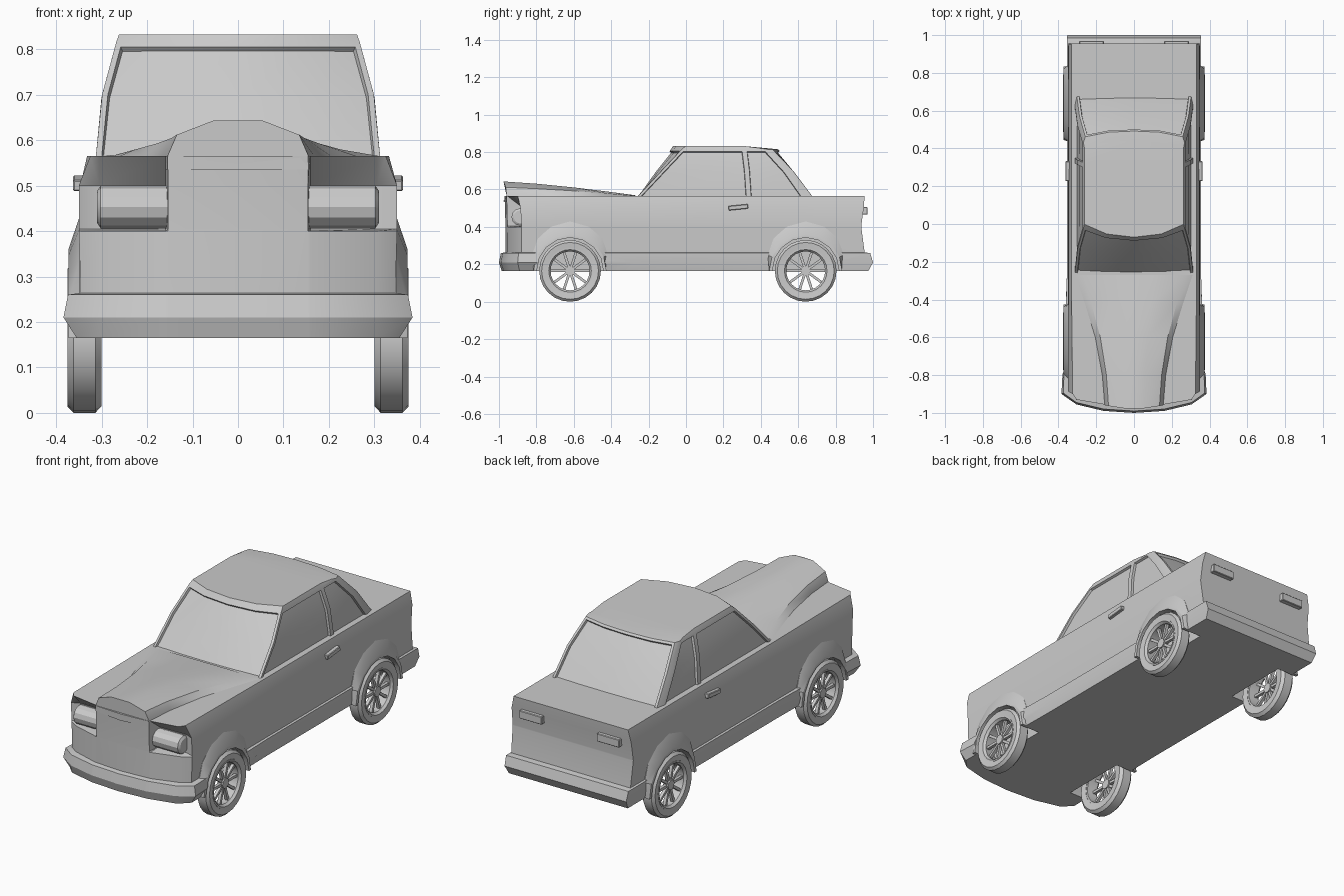
import bpy, bmesh
from math import sin, cos, pi
from mathutils import Matrix

if "Cube" in bpy.data.objects:
    bpy.data.objects.remove(bpy.data.objects["Cube"])


def finish(name, bm):
    bmesh.ops.recalc_face_normals(bm, faces=bm.faces)
    me = bpy.data.meshes.new(name)
    bm.to_mesh(me)
    bm.free()
    ob = bpy.data.objects.new(name, me)
    bpy.context.collection.objects.link(ob)
    return ob


def loft(loops, caps=True, ring=False):
    """Bridge closed loops of points; return bmesh and the faces of each band."""
    bm = bmesh.new()
    rows = [[bm.verts.new(p) for p in lp] for lp in loops]
    pairs = list(zip(rows, rows[1:])) + ([(rows[-1], rows[0])] if ring else [])
    n = len(rows[0])
    bands = [[bm.faces.new((a[i], a[(i + 1) % n], b[(i + 1) % n], b[i])) for i in range(n)]
             for a, b in pairs]
    if caps:
        bm.faces.new(rows[0])
        bm.faces.new(rows[-1])
    return bm, bands


def both_sides(half):
    return half + [(-p[0],) + tuple(p[1:]) for p in reversed(half) if p[0] > 0]


def box(name, loc, size, rot_x=0):
    bm = bmesh.new()
    bmesh.ops.create_cube(bm, size=1, matrix=Matrix.Translation(loc)
                          @ Matrix.Rotation(rot_x, 4, 'X') @ Matrix.Diagonal((*size, 1)))
    bmesh.ops.bevel(bm, geom=bm.edges[:], offset=.003, segments=1, affect='EDGES')
    return finish(name, bm)


WHEEL_Y = {"front": -.62, "rear": .64}
WHEEL_Z, WHEEL_R = .165, .165

# Lower body: stacked plan outlines with bumpers and headlight pockets
# z, four front y values from the middle outwards, corner y, corner x, side x, rear y
levels = [
    (.165, -.985, -.975, -.975, -.940, -.890, .355, .345, .975),
    (.210, -1.00, -.990, -.990, -.955, -.900, .384, .353, 1.00),
    (.260, -.990, -.980, -.980, -.945, -.895, .374, .355, .985),
    (.264, -.965, -.955, -.955, -.910, -.880, .346, .346, .955),
    (.400, -.965, -.955, -.953, -.910, -.880, .350, .350, .937),
    (.405, -.965, -.955, -.870, -.865, -.880, .350, .350, .937),
    (.500, -.968, -.957, -.870, -.865, -.885, .350, .347, .950),
    (.565, -.970, -.960, -.955, -.930, -.900, .325, .332, .955),
]
loops = []
for z, a, b, b2, c, d, xf, xm, yr in levels:
    loops.append(both_sides([(0, a, z), (.154, b, z), (.159, b2, z), (.305, c, z), (xf, d, z),
                             (xm, -.26, z), (xm, .4, z), (xm, yr, z), (0, yr, z)]))
body = finish("body", loft(loops)[0])

# Wheel wells cut from the body
bm = bmesh.new()
for y in WHEEL_Y.values():
    for s in (-1, 1):
        bmesh.ops.create_cone(bm, cap_ends=True, segments=20, radius1=.18, radius2=.18, depth=.22,
                              matrix=Matrix.Translation((s * .365, y, WHEEL_Z))
                              @ Matrix.Rotation(pi / 2, 4, 'Y'))
cutter = finish("well_cutter", bm)
cutter.hide_render = True
mod = body.modifiers.new("wells", 'BOOLEAN')
mod.operation, mod.solver, mod.object = 'DIFFERENCE', 'EXACT', cutter
bpy.context.view_layer.objects.active = body
bpy.ops.object.modifier_apply(modifier=mod.name)
bpy.data.objects.remove(cutter)

# Hood bulge, widening and sinking towards the windshield
loops = []
for y, w, h, bow in [(-.978, .155, .078, .8), (-.8, .168, .066, 0), (-.6, .205, .046, 0),
                     (-.42, .26, .024, 0), (-.27, .31, .004, 0)]:
    section = [(0, h), (.35 * w, h), (.87 * w, .6 * h), (w, 0), (w, -.03), (0, -.03)]
    loops.append(both_sides([(x, y + bow * x * x, .565 + z) for x, z in section]))
finish("hood", loft(loops)[0])

# Cabin with recessed windows
# z, half width, windshield y middle / corner, door pillar, rear pillar, rear corner, rear middle
cabin = [
    (.550, .314, -.280, -.270, .336, .640, .685, .692),
    (.700, .299, -.172, -.130, .326, .535, .572, .588),
    (.815, .268, -.080, -.022, .312, .430, .462, .492),
    (.832, .262, -.070, -.002, .310, .400, .420, .440),
]
loops = []
for i, (z, w, f0, f2, s, c, r2, r0) in enumerate(cabin):
    drop = .012 if i == 3 else 0
    loops.append(both_sides([(0, f0, z), (.55 * w, f0 * .75 + f2 * .25, z), (w, f2, z), (w, s, z),
                             (w, c, z - drop), (w - .01, r2, z - drop),
                             (.5 * w, r0 * .8 + r2 * .2, z - drop), (0, r0, z - drop)]))
bm, bands = loft(loops)
bmesh.ops.recalc_face_normals(bm, faces=bm.faces)
n = len(loops[0])
windows = [(0, 1, n - 1, n - 2), (2,), (3,), (n - 3,), (n - 4,), (5, 6, n - 6, n - 7)]
for cols in windows:
    glass = [bands[k][c] for k in (0, 1) for c in cols]
    bmesh.ops.inset_region(bm, faces=glass, thickness=.013, use_even_offset=True)
    rim = bmesh.ops.inset_region(bm, faces=glass, thickness=.002, depth=-.012,
                                 use_even_offset=True)
finish("cabin", bm)

# Headlights: rounded bars lying in the pockets
for s in (-1, 1):
    loops = []
    for x, k in [(.15, 1), (.302, 1), (.31, .75)]:
        loops.append([(s * x, -.885 + .048 * k * cos(t * pi / 6), .453 + .047 * k * sin(t * pi / 6))
                      for t in range(12)])
    finish("headlight", loft(loops)[0])
    # Tail lights and door handles
    box("tail_light", (s * .225, .955, .486), (.13, .03, .042))
    box("door_handle", (s * .35, .28, .505), (.026, .105, .024), .1)

# Wheel arch flares
for y in WHEEL_Y.values():
    for s in (-1, 1):
        loops = []
        for k in range(9):
            t = pi * k / 8
            ro = .192 + .073 * sin(t)
            loops.append([(s * x, y + r * cos(t), WHEEL_Z + r * sin(t)) for r, x in
                          [(ro, .335), (ro, .349), (.195, .373), (.178, .373), (.178, .335)]])
        finish("wheel_arch", loft(loops)[0])

# Wheels: lathed tire and rim, hub and spokes
TIRE = [(.118, .304), (.15, .300), (.165, .314), (.165, .362), (.152, .375), (.122, .372)]
RIM = [(.108, .306), (.120, .306), (.122, .374), (.114, .374), (.104, .362)]
for end, y in WHEEL_Y.items():
    for s in (-1, 1):
        for part, prof in (("tire", TIRE), ("rim", RIM)):
            loops = [[(s * x, y + r * cos(a), WHEEL_Z + r * sin(a)) for r, x in prof]
                     for a in (2 * pi * i / 24 for i in range(24))]
            finish(end + "_" + part, loft(loops, caps=False, ring=True)[0])
        bm = bmesh.new()
        centre = Matrix.Translation((s * .348, y, WHEEL_Z))
        bmesh.ops.create_cone(bm, cap_ends=True, segments=10, radius1=.026, radius2=.026,
                              depth=.03, matrix=centre @ Matrix.Rotation(pi / 2, 4, 'Y'))
        for i in range(10):
            bmesh.ops.create_cube(bm, size=1, matrix=centre @ Matrix.Rotation(i * pi / 5, 4, 'X')
                                  @ Matrix.Translation((0, .065, 0))
                                  @ Matrix.Diagonal((.016, .095, .014, 1)))
        finish(end + "_spokes", bm)

# Smooth shading with sharp creases
bpy.ops.object.select_all(action='SELECT')
bpy.context.view_layer.objects.active = body
bpy.ops.object.shade_smooth_by_angle(angle=.5)
